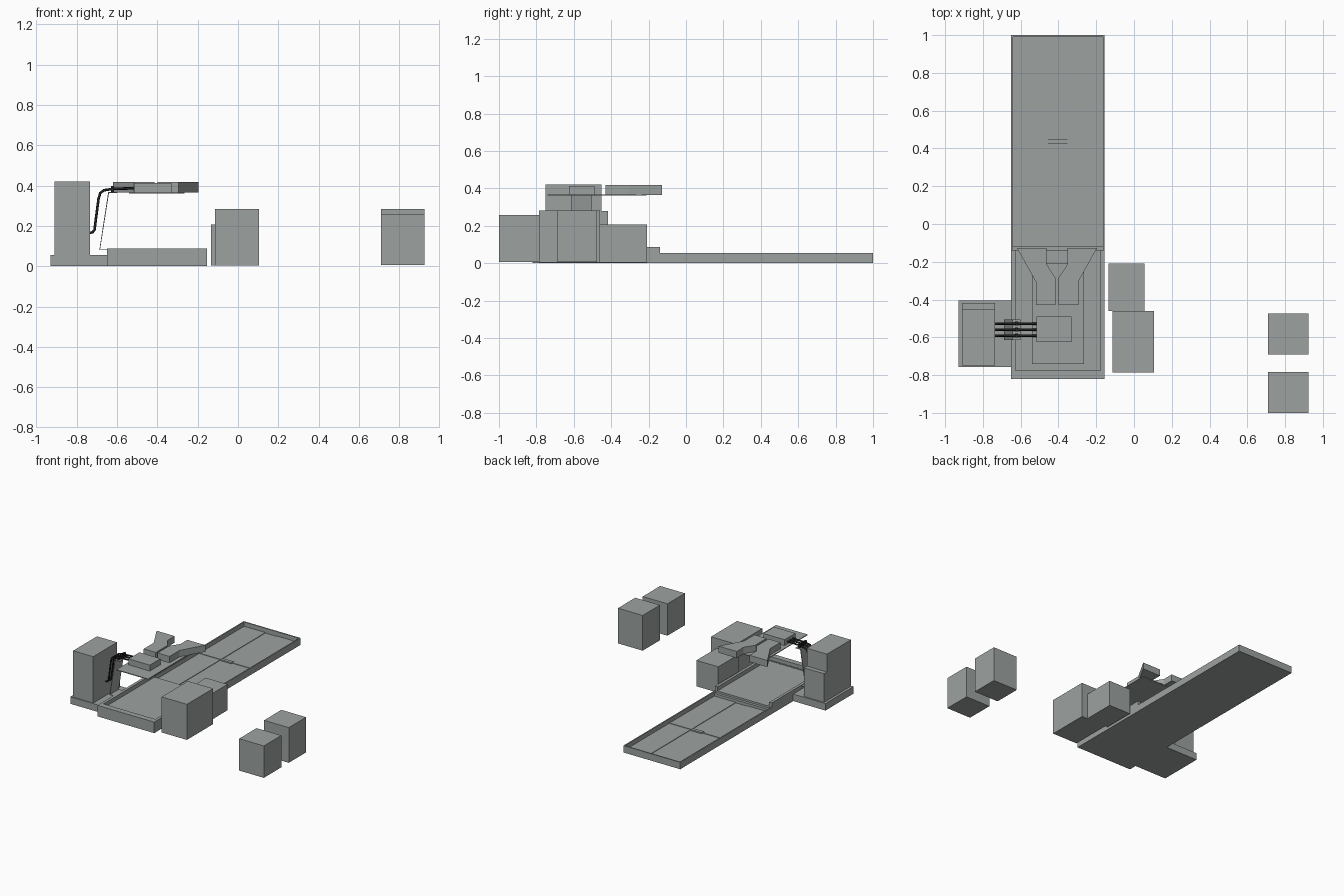
import bpy, bmesh

if "Cube" in bpy.data.objects:
    bpy.data.objects.remove(bpy.data.objects["Cube"])

grey = bpy.data.materials.new("slate_grey")
grey.diffuse_color = (.335, .365, .358, 1)
grey.use_nodes = True
grey.node_tree.nodes["Principled BSDF"].inputs["Base Color"].default_value = grey.diffuse_color
dark = bpy.data.materials.new("hose_black")
dark.diffuse_color = (.015, .015, .018, 1)
dark.use_nodes = True
dark.node_tree.nodes["Principled BSDF"].inputs["Base Color"].default_value = dark.diffuse_color


def prism(name, pts, lo, hi, plane="xy", mat=grey):
    """Extrude a 2D outline; plane xy extrudes along z, plane xz along y."""
    bm = bmesh.new()
    place = (lambda a, b, c: (a, b, c)) if plane == "xy" else (lambda a, b, c: (a, c, b))
    n = len(pts)
    low = [bm.verts.new(place(a, b, lo)) for a, b in pts]
    top = [bm.verts.new(place(a, b, hi)) for a, b in pts]
    bm.faces.new(low[::-1])
    bm.faces.new(top)
    for i in range(n):
        j = (i + 1) % n
        bm.faces.new((low[i], low[j], top[j], top[i]))
    bmesh.ops.recalc_face_normals(bm, faces=bm.faces)
    me = bpy.data.meshes.new(name)
    bm.to_mesh(me)
    bm.free()
    me.materials.append(mat)
    ob = bpy.data.objects.new(name, me)
    bpy.context.collection.objects.link(ob)
    return ob


def box(name, x0, x1, y0, y1, z0, z1, mat=grey):
    return prism(name, [(x0, y0), (x1, y0), (x1, y1), (x0, y1)], z0, z1, mat=mat)


X0, X1 = -0.65, -0.155
MID = -0.4075

# Long low tray: floor with a shallow central channel and thin rims
prism("tray_floor", [(X0, 0), (X1, 0), (X1, .02), (-.352, .02), (-.352, .016),
                     (-.455, .016), (-.455, .02), (X0, .02)], -.138, 1.0, "xz")
box("tray_rim_left", X0, X0 + .01, -.138, 1, 0, .054)
box("tray_rim_right", X1 - .01, X1, -.138, 1, 0, .054)
box("tray_rim_back", X0, X1, .99, 1, 0, .054)
box("tray_crossbar", X0 + .01, X1 - .01, .43, .445, .01, .024)
box("tray_crossbar_gate", -.455, -.352, .425, .451, .01, .026)
box("tray_front_sill", X0 + .01, X1 - .01, -.138, -.117, .01, .04)

# Raised front bay with wider rims, open at the back
box("bay_floor", X0, X1, -.82, -.138, 0, .055)
box("bay_rim_left", X0, X0 + .022, -.82, -.138, 0, .087)
box("bay_rim_right", X1 - .022, X1, -.82, -.138, 0, .087)
box("bay_rim_front", X0, X1, -.82, -.775, 0, .087)

# Drain studs along the front rim
for i in range(22):
    x = -.622 + i * .0202
    box("drain_stud", x, x + .011, -.774, -.766, .05, .06)

# Control cabinet on its plinth, with a lower step behind
box("cabinet_plinth", -.93, X0, -.757, -.405, 0, .055)
box("cabinet", -.91, -.735, -.75, -.453, .055, .42)
box("cabinet_step", -.91, -.735, -.453, -.417, .055, .28)

# Bent sheet bracket rising from the bay to the suspended plate
prism("support_bracket", [(-.65, .08), (-.688, .08), (-.644, .368), (-.6, .368),
                          (-.6, .364), (-.64, .364), (-.684, .084), (-.65, .084)],
      -.615, -.505, "xz")

# Suspended plate, seat block and a mirrored pair of flared leg rests
box("suspended_plate", -.54, -.265, -.74, -.21, .361, .367)
box("seat_block", -.515, -.33, -.625, -.49, .367, .414)
leg = [(-.62, -.127), (-.52, -.305), (-.52, -.43), (-.415, -.43),
       (-.415, -.287), (-.463, -.212), (-.463, -.127)]
prism("leg_rest_left", leg, .365, .417)
prism("leg_rest_right", [(2 * MID - x, y) for x, y in leg], .365, .417)

# Three hoses from the cabinet to the seat block, with clips
path = [(-.737, .166), (-.722, .168), (-.712, .18), (-.705, .235), (-.692, .335),
        (-.683, .364), (-.665, .377), (-.62, .384), (-.51, .387)]
for y in (-.527, -.559, -.591):
    cu = bpy.data.curves.new("hose", "CURVE")
    cu.dimensions = "3D"
    cu.bevel_depth = .0065
    cu.bevel_resolution = 2
    cu.use_fill_caps = True
    sp = cu.splines.new("POLY")
    sp.points.add(len(path) - 1)
    for p, (x, z) in zip(sp.points, path):
        p.co = (x, y, z, 1)
    cu.materials.append(dark)
    bpy.context.collection.objects.link(bpy.data.objects.new("hose", cu))
    box("hose_clip", -.63, -.615, y - .011, y + .011, .367, .397, dark)

# Free-standing equipment boxes
box("side_unit_large", -.115, .105, -.785, -.46, .003, .283)
box("side_unit_small", -.135, .055, -.46, -.208, .003, .207)
box("far_unit_back", .71, .925, -.69, -.475, .006, .283)
box("far_unit_front", .71, .925, -1, -.783, .006, .257)
